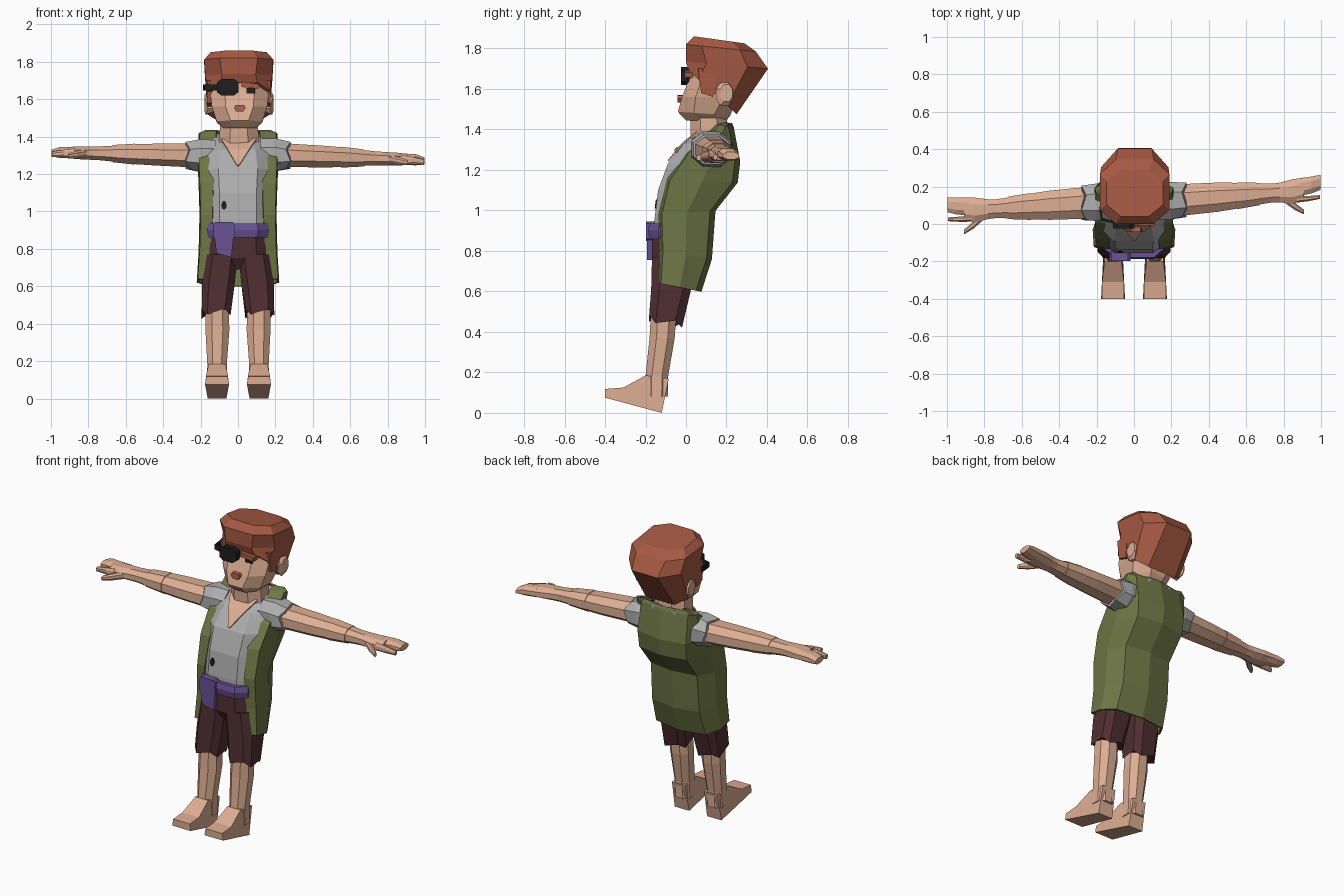
import bpy, bmesh
from mathutils import Vector

if "Cube" in bpy.data.objects:
    bpy.data.objects.remove(bpy.data.objects["Cube"])


def material(name, rgb):
    m = bpy.data.materials.new(name)
    m.use_nodes = True
    m.diffuse_color = (*rgb, 1)
    bsdf = m.node_tree.nodes["Principled BSDF"]
    bsdf.inputs["Base Color"].default_value = (*rgb, 1)
    bsdf.inputs["Roughness"].default_value = 0.9
    return m


SKIN = material("skin", (0.72, 0.42, 0.29))
HAIR = material("red_hair", (0.38, 0.10, 0.055))
VEST = material("olive_cloth", (0.155, 0.18, 0.06))
SHIRT = material("grey_cloth", (0.42, 0.42, 0.42))
SHORTS = material("maroon_cloth", (0.08, 0.028, 0.032))
SASH = material("purple_cloth", (0.14, 0.085, 0.30))
BLACK = material("black", (0.013, 0.013, 0.014))
LIPS = material("lips", (0.45, 0.13, 0.075))

# Octagon directions with flats of relative half length k
def octagon(k=0.45):
    return [(-k, -1), (k, -1), (1, -k), (1, k), (k, 1), (-k, 1), (-1, k), (-1, -k)]


def loft(name, rings, mat, wrap=True, caps=True, solid=0.0):
    """Skin a list of equal-length point rings."""
    bm = bmesh.new()
    rows = [[bm.verts.new(p) for p in r] for r in rings]
    n = len(rows[0])
    for a, b in zip(rows, rows[1:]):
        for i in range(n if wrap else n - 1):
            j = (i + 1) % n
            bm.faces.new((a[i], a[j], b[j], b[i]))
    if caps:
        bm.faces.new(rows[0])
        bm.faces.new(rows[-1])
    bmesh.ops.recalc_face_normals(bm, faces=bm.faces)
    me = bpy.data.meshes.new(name)
    bm.to_mesh(me)
    bm.free()
    me.materials.append(mat)
    ob = bpy.data.objects.new(name, me)
    bpy.context.collection.objects.link(ob)
    if solid:
        mod = ob.modifiers.new("thickness", "SOLIDIFY")
        mod.thickness = solid
        mod.offset = 0
    return ob


def ring(cx, rx, yf, yb, zf, zb=None, k=0.45, jag=0.0):
    """Level or tilted ring around the vertical, jag roughens a hem."""
    zb = zf if zb is None else zb
    cy, ry = (yf + yb) / 2, (yb - yf) / 2
    return [(cx + rx * u, cy + ry * v, zf + (zb - zf) * (v + 1) / 2 + jag * (i % 2))
            for i, (u, v) in enumerate(octagon(k))]


def cross(x, cy, cz, ry, rz, jag=0.0, k=0.45):
    """Ring in the yz plane."""
    return [(x + jag * (i % 2), cy + ry * u, cz + rz * v) for i, (u, v) in enumerate(octagon(k))]


def plate(name, pts, y0, y1, mat, lean=0.0):
    """Outline in xz given thickness along y."""
    base = pts[0][1]
    return loft(name, [[(x, y + lean * (z - base), z) for x, z in pts] for y in (y0, y1)], mat)


def rect(x0, x1, z0, z1):
    return [(x0, z0), (x1, z0), (x1, z1), (x0, z1)]


def chamfered(x0, x1, z0, z1, k=0.6):
    return [((x0 + x1) / 2 + (x1 - x0) / 2 * u, (z0 + z1) / 2 + (z1 - z0) / 2 * v)
            for u, v in octagon(k)]


# Torso: shirt, neckline and small hole
loft("shirt", [ring(0, .165, -.16, .09, .86, k=.6), ring(0, .165, -.155, .10, .96, .98, .6),
               ring(0, .165, -.138, .2, 1.1, 1.1, .6), ring(0, .175, -.09, 1.23 - 1, 1.23, 1.2, .6),
               ring(0, .17, -.01, .235, 1.33, 1.3, .55), ring(0, .125, .08, .225, 1.385, 1.42, .6)], SHIRT)
loft("neckline", [[(-.09, .055, 1.385), (.1, .055, 1.39)], [(-.055, -.017, 1.33), (.06, -.017, 1.33)],
                  [(-.005, -.088, 1.245), (.005, -.088, 1.245)]], SKIN, wrap=False, caps=False, solid=.008)
plate("shirt_hole", chamfered(-.088, -.062, 1.01, 1.055, .4), -.155, -.147, BLACK, .14)
loft("neck", [ring(.005, .11, .025, .21, 1.33), ring(.005, .1, .02, .2, 1.47)], SKIN)

# Open vest: each row is (front edge, outer width, front y, front z, back y, back z)
vest_rows = [(.155, .21, -.135, .64, .07, .60), (.142, .2, -.125, .80, .122, .76),
             (.135, .195, -.13, .98, .14, 1.0), (.13, .2, -.09, 1.15, .25, 1.14),
             (.13, .205, .0, 1.28, .262, 1.24), (.115, .2, .155, 1.42, .23, 1.41),
             (.11, .17, .19, 1.43, .222, 1.43)]


def vest_row(wi, wo, yf, zf, yb, zb):
    half = [(wi, yf), (wo, yf + .015), (wo + .005, (yf + yb) / 2), (wo * .8, yb - .025)]
    line = half + [(0, yb)] + [(-x, y) for x, y in reversed(half)]
    return [(x, y, zf + (zb - zf) * (y - yf) / (yb - yf)) for x, y in line]


loft("vest", [vest_row(*r) for r in vest_rows], VEST, wrap=False, caps=False, solid=.012)

# Shorts and sash
loft("shorts_hips", [ring(0, .12, -.13, .03, .69), ring(0, .165, -.168, .06, .75, k=.6),
                     ring(0, .155, -.168, .08, .9, k=.6)], SHORTS)
loft("sash", [ring(0, .16, -.18, .095, .86, k=.65), ring(0, .165, -.188, .1, .90, k=.65),
              ring(0, .16, -.18, .1, .935, k=.65)], SASH)
plate("sash_knot", chamfered(-.13, -.02, .85, .945, .8), -.197, -.15, SASH)
plate("sash_end", [(-.115, .775), (-.035, .755), (-.025, .86), (-.125, .86)], -.192, -.165, SASH)

for s, side in ((1, "left"), (-1, "right")):
    cx = .112 * s
    # Shorts leg with a torn hem, leg and foot
    loft(side + "_shorts_leg", [ring(cx + .005 * s, .077, -.182, -.02, .45, .42, .6, .03),
                                ring(cx - .007 * s, .087, -.172, .025, .61, k=.6),
                                ring(cx - .027 * s, .083, -.168, .05, .77, k=.6)], SHORTS)
    loft(side + "_leg", [ring(cx, .055, -.2, -.09, .08), ring(cx, .052, -.2, -.088, .18),
                         ring(cx - .002 * s, .064, -.18, -.056, .37),
                         ring(cx, .06, -.172, -.045, .52)], SKIN)
    sole = [(-.12, .0, .05), (-.4, .075, .064), (-.4, .118, .058), (-.31, .125, .058),
            (-.2, .185, .045), (-.085, .17, .045)]
    loft(side + "_foot", [[(cx + e * w, y, z) for y, z, w in sole] for e in (-1, 1)], SKIN)

    # Arm runs outward along a slightly swung line
    y0, y1, z0, z1 = (.13, .185, 1.30, 1.275) if s > 0 else (.112, .065, 1.30, 1.317)

    def arm_ring(x, ry, rz, dy=0, dz=0, jag=0.0, k=.45):
        t = (x - .27) / .73
        return cross(x * s, y0 + (y1 - y0) * t + dy, z0 + (z1 - z0) * t + dz, ry, rz, jag * s, k)

    loft(side + "_sleeve", [arm_ring(.12, .095, .085), arm_ring(.2, .1, .088),
                            arm_ring(.255, .092, .072, jag=.025)], SHIRT)
    loft(side + "_arm", [arm_ring(*r) for r in ((.16, .085, .07), (.3, .083, .062), (.45, .078, .058),
                                                (.54, .07, .054), (.62, .06, .046), (.74, .05, .037),
                                                (.78, .053, .036), (.85, .066, .034),
                                                (.91, .06, .03, .01))], SKIN)
    loft(side + "_wrist_band", [arm_ring(.55, .072, .056), arm_ring(.67, .06, .046)], SKIN)
    loft(side + "_fingers", [arm_ring(.88, .047, .03, .02), arm_ring(.95, .045, .03, .028),
                             arm_ring(.998, .04, .018, .038, -.005)], SKIN)
    loft(side + "_front_finger", [arm_ring(.87, .016, .024, -.045), arm_ring(.93, .014, .02, -.044, -.005),
                                  arm_ring(.995, .01, .014, -.04, -.012)], SKIN)
    loft(side + "_thumb", [arm_ring(.80, .022, .022, -.03), arm_ring(.86, .02, .02, -.08, -.01),
                           arm_ring(.91, .012, .013, -.115, -.018)], SKIN)

    # Ear and sideburn
    loft(side + "_ear", [cross(.005 + .14 * s, .18, 1.57, .03, .04),
                         cross(.005 + .178 * s, .19, 1.575, .042, .056, -.012 * s),
                         cross(.005 + .185 * s, .2, 1.58, .03, .042)], SKIN)
    burn = [(.06, 1.7), (.075, 1.58), (.135, 1.56), (.15, 1.7)]
    loft(side + "_sideburn", [[(.005 + x * s, y, z) for y, z in burn] for x in (.13, .17)], HAIR)

# Head with a forward jaw
loft("head", [ring(.008, .085, -.0, .2, 1.445, 1.445, .5), ring(.008, .122, -.04, .22, 1.487, 1.47, .4),
              ring(.008, .148, -.02, .25, 1.56, k=.5), ring(.008, .158, .015, .27, 1.65, k=.5),
              ring(.005, .155, .03, .28, 1.76, k=.5)], SKIN)

# Swept back hair
loft("hair", [ring(.004, .165, .015, .25, 1.69, 1.475, .6), ring(.004, .18, -.0, .405, 1.735, 1.70, .5),
              ring(.004, .185, -.0, .345, 1.82, 1.785, .55),
              ring(.004, .15, .04, .29, 1.86, 1.825, .5)], HAIR)

# Face details
plate("eye_patch", chamfered(-.112, .002, 1.62, 1.708, .6), -.025, .035, BLACK)
strap = [(-.1, .0), (-.178, .02), (-.186, .09)]
loft("eye_patch_strap", [[(x, y, 1.648), (x, y, 1.678), (x + .01, y + .012, 1.678), (x + .01, y + .012, 1.648)]
                         for x, y in strap], BLACK)
plate("eye", rect(.045, .092, 1.632, 1.66), .006, .03, BLACK)
plate("eyebrow", [(.02, 1.665), (.11, 1.656), (.112, 1.682), (.02, 1.694)], -.008, .035, HAIR)
plate("mouth", [(-.022, 1.555), (-.01, 1.535), (.026, 1.533), (.04, 1.552), (.034, 1.568), (-.012, 1.57)],
      -.043, -.005, LIPS)
